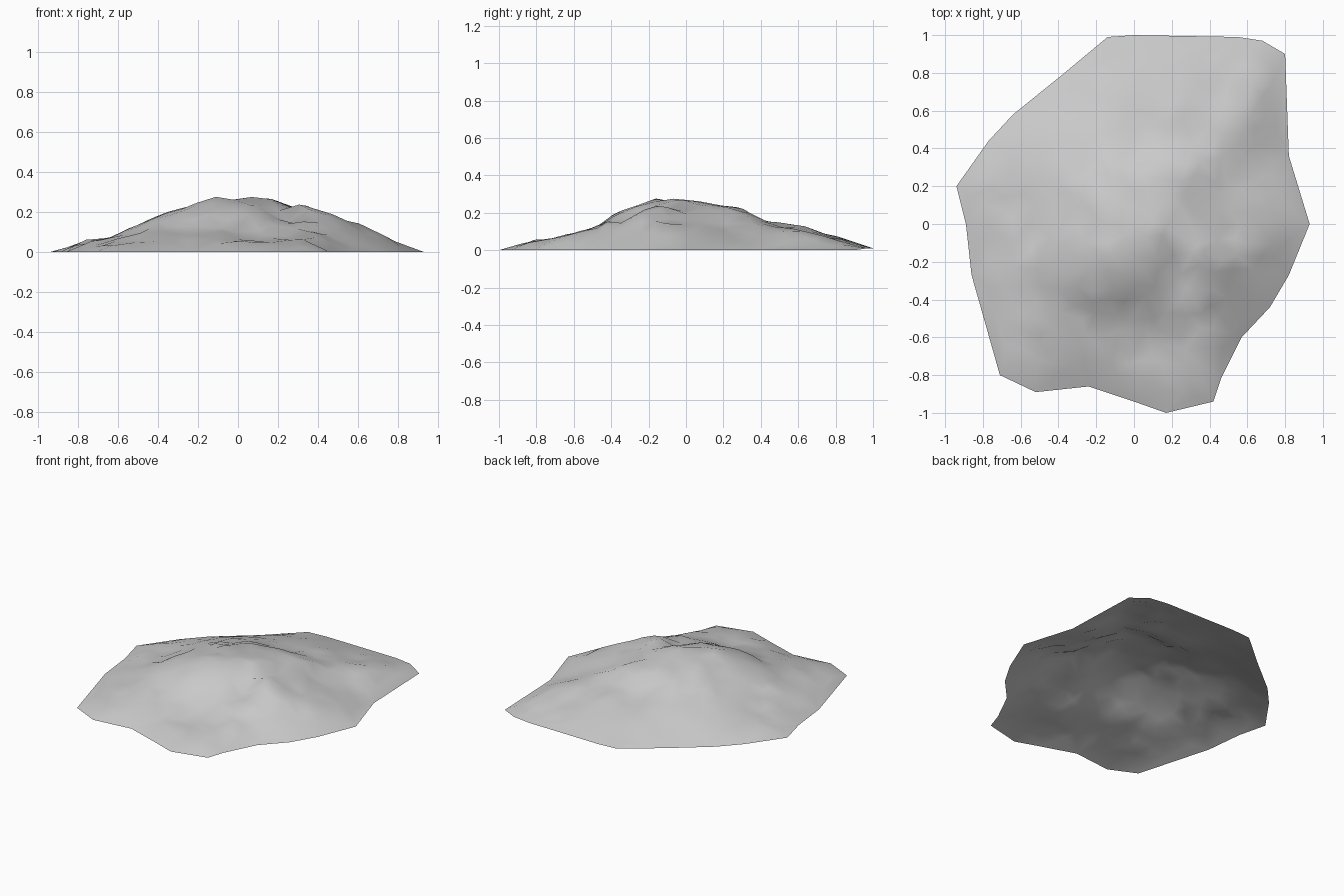
import bpy, math, random
from mathutils import Vector, geometry, noise

cube = bpy.data.objects.get("Cube")
if cube:
    bpy.data.objects.remove(cube, do_unlink=True)
random.seed(7)

# Ground outline, counter-clockwise from the +x tip
RIM = [Vector(p) for p in (
    (.93, 0), (.82, .36), (.8, .9), (.68, .97), (.55, .99), (0, 1), (-.14, .99),
    (-.38, .79), (-.64, .58), (-.77, .44), (-.94, .2), (-.89, 0), (-.86, -.27),
    (-.71, -.8), (-.52, -.89), (-.24, -.86), (0, -.94), (.17, -1), (.42, -.94),
    (.46, -.82), (.57, -.6), (.72, -.44), (.82, -.27))]

# Ridge heights along each axis
ALONG_X = ((-.94, 0), (-.78, .045), (-.62, .08), (-.5, .125), (-.4, .178), (-.12, .272),
           (-.03, .255), (.14, .272), (.24, .24), (.36, .22), (.55, .14), (.62, .135),
           (.8, .04), (.94, 0))
ALONG_Y = ((-1, 0), (-.8, .055), (-.68, .065), (-.5, .115), (-.3, .225), (-.17, .272),
           (-.05, .272), (.25, .235), (.35, .19), (.5, .138), (.62, .115), (.8, .075), (1, .01))

# Knolls and hollows: x, y, radius, height
BUMPS = ((-.12, -.16, .08, .015), (.14, -.04, .09, .015), (.6, -.05, .1, .018),
         (-.8, 0, .07, .018), (-.48, -.25, .13, .012), (-.4, -.62, .13, .022),
         (-.12, -.4, .11, .012), (.08, -.62, .08, -.015), (.36, -.62, .1, .015),
         (.25, -.27, .07, -.025), (.43, -.18, .09, .015), (-.45, .2, .08, -.015),
         (-.4, .4, .1, .012), (.25, .25, .12, .012), (.1, .44, .08, -.015),
         (.25, .57, .12, .022), (.4, .66, .08, -.012), (.58, .57, .13, .03),
         (.62, .3, .08, -.012), (-.05, .62, .09, -.01))


def sample(profile, t):
    for (a, u), (b, v) in zip(profile, profile[1:]):
        if a <= t <= b:
            return u + (v - u) * (t - a) / (b - a)
    return 0


def rim_distance(p):
    best = 9
    for a, b in zip(RIM, RIM[1:] + RIM[:1]):
        d = b - a
        t = max(0, min(1, (p - a).dot(d) / d.dot(d)))
        best = min(best, (p - a - d * t).length)
    return best


def inside(p):
    hit = False
    for a, b in zip(RIM, RIM[1:] + RIM[:1]):
        if (a.y > p.y) != (b.y > p.y) and p.x < a.x + (b.x - a.x) * (p.y - a.y) / (b.y - a.y):
            hit = not hit
    return hit


def height(p):
    edge = rim_distance(p)
    if edge < .002:
        return .01 if p.y > .9 else 0
    fx, fy = sample(ALONG_X, p.x), sample(ALONG_Y, p.y)
    z = .4 * min(fx, fy) + .6 * fx * fy / .272
    # The front right flank rises more steeply than the rest
    steepness = .5 if p.x > .3 and p.y < -.1 else .36
    z = min(z, steepness * edge + .005)
    fade = min(1, edge / .2)
    for x, y, r, h in BUMPS:
        z += fade * h * math.exp(-((p.x - x) ** 2 + (p.y - y) ** 2) / (r * r))
    z += fade * (.012 * noise.noise(Vector((p.x * 7, p.y * 7, 3))) + random.uniform(-.008, .008))
    return max(.004, min(z, .28))


# Scatter points on a loose hexagonal grid inside the outline
STEP = .095
points = list(RIM)
for row in range(-13, 14):
    for col in range(-11, 12):
        p = Vector(((col + .5 * (row % 2)) * STEP, row * STEP * .866))
        p += Vector((random.uniform(-1, 1), random.uniform(-1, 1))) * STEP * .28
        if inside(p) and rim_distance(p) > .05:
            points.append(p)

# Triangulate, then lift into an open shell
count = len(RIM)
edges = [(i, (i + 1) % count) for i in range(count)]
flat, _, faces, *_ = geometry.delaunay_2d_cdt(points, edges, [], 1, 1e-5)
mesh = bpy.data.meshes.new("rock_mound")
mesh.from_pydata([(p.x, p.y, height(p)) for p in flat], [], [tuple(f) for f in faces])
mesh.update()
mound = bpy.data.objects.new("rock_mound", mesh)
bpy.context.collection.objects.link(mound)
for face in mesh.polygons:
    face.use_smooth = True

# Plain grey stone
stone = bpy.data.materials.new("grey_stone")
stone.use_nodes = True
colour = (.6, .6, .6, 1)
stone.diffuse_color = colour
bsdf = stone.node_tree.nodes["Principled BSDF"]
bsdf.inputs["Base Color"].default_value = colour
bsdf.inputs["Roughness"].default_value = .9
mesh.materials.append(stone)
